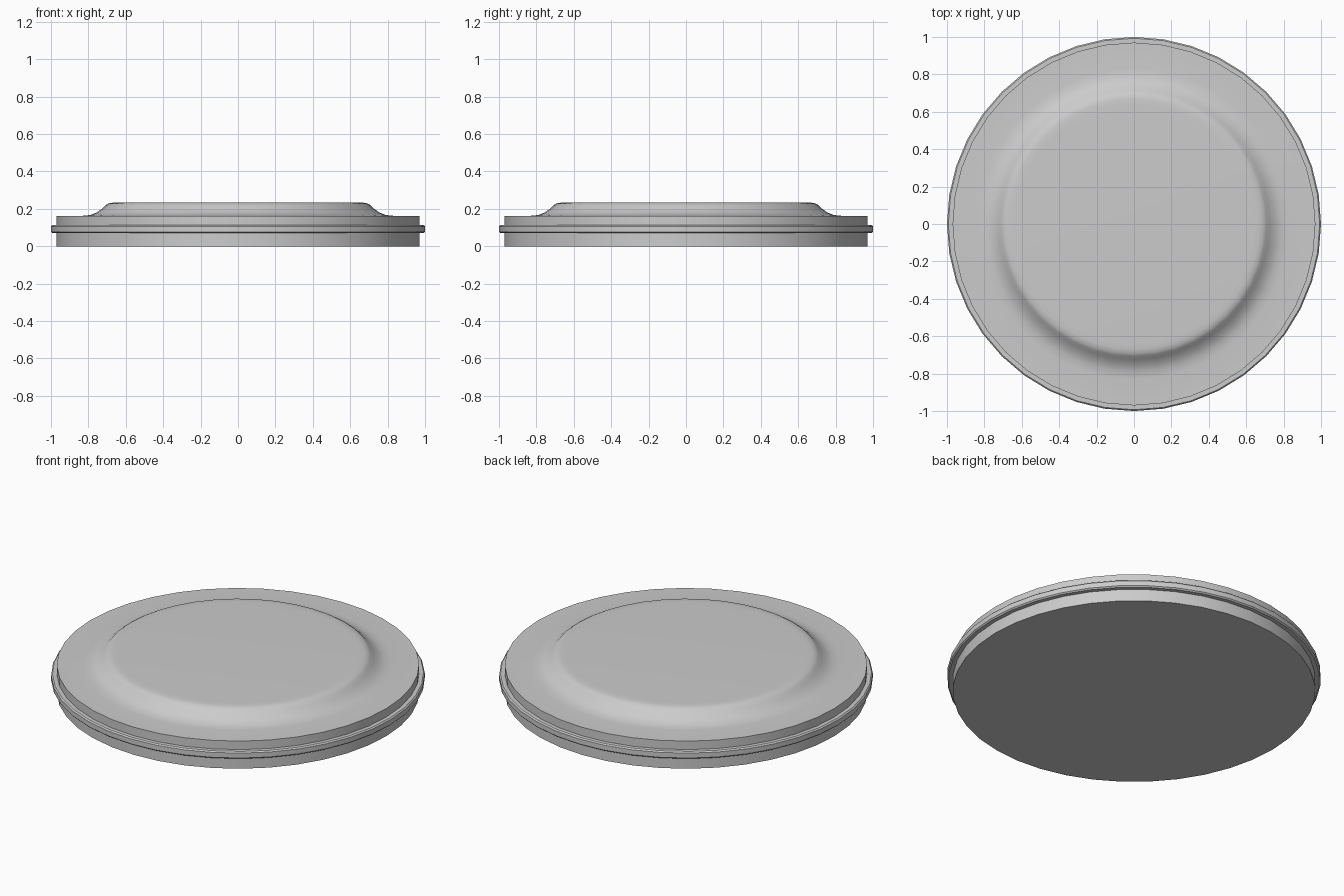
import bpy, bmesh, math

if "Cube" in bpy.data.objects:
    bpy.data.objects.remove(bpy.data.objects["Cube"])

SIDES = 40

def lathe(name, profile):
    """Spin an (r, z) profile around z, closing both ends with flat caps."""
    bm = bmesh.new()
    rings = [[bm.verts.new((r * math.cos(2 * math.pi * i / SIDES),
                            r * math.sin(2 * math.pi * i / SIDES), z))
              for i in range(SIDES)] for r, z in profile]
    for a, b in zip(rings, rings[1:]):
        for i in range(SIDES):
            j = (i + 1) % SIDES
            bm.faces.new((a[i], a[j], b[j], b[i]))
    bm.faces.new(rings[0][::-1])
    bm.faces.new(rings[-1])
    mesh = bpy.data.meshes.new(name)
    bm.to_mesh(mesh)
    bm.free()
    obj = bpy.data.objects.new(name, mesh)
    bpy.context.collection.objects.link(obj)
    bpy.ops.object.select_all(action='DESELECT')
    obj.select_set(True)
    bpy.context.view_layer.objects.active = obj
    bpy.ops.object.shade_smooth_by_angle(angle=math.radians(35))
    return obj

# Round lid: straight wall, protruding rim bead, flat shoulder, raised centre
lathe("round_lid", [
    (0.97, 0.0), (0.97, 0.07),
    (0.993, 0.07), (1.0, 0.077), (1.0, 0.106), (0.993, 0.113),
    (0.97, 0.113), (0.97, 0.163),
    (0.83, 0.163), (0.79, 0.167), (0.757, 0.18), (0.725, 0.203),
    (0.708, 0.22), (0.693, 0.229), (0.67, 0.233), (0.64, 0.234),
])
